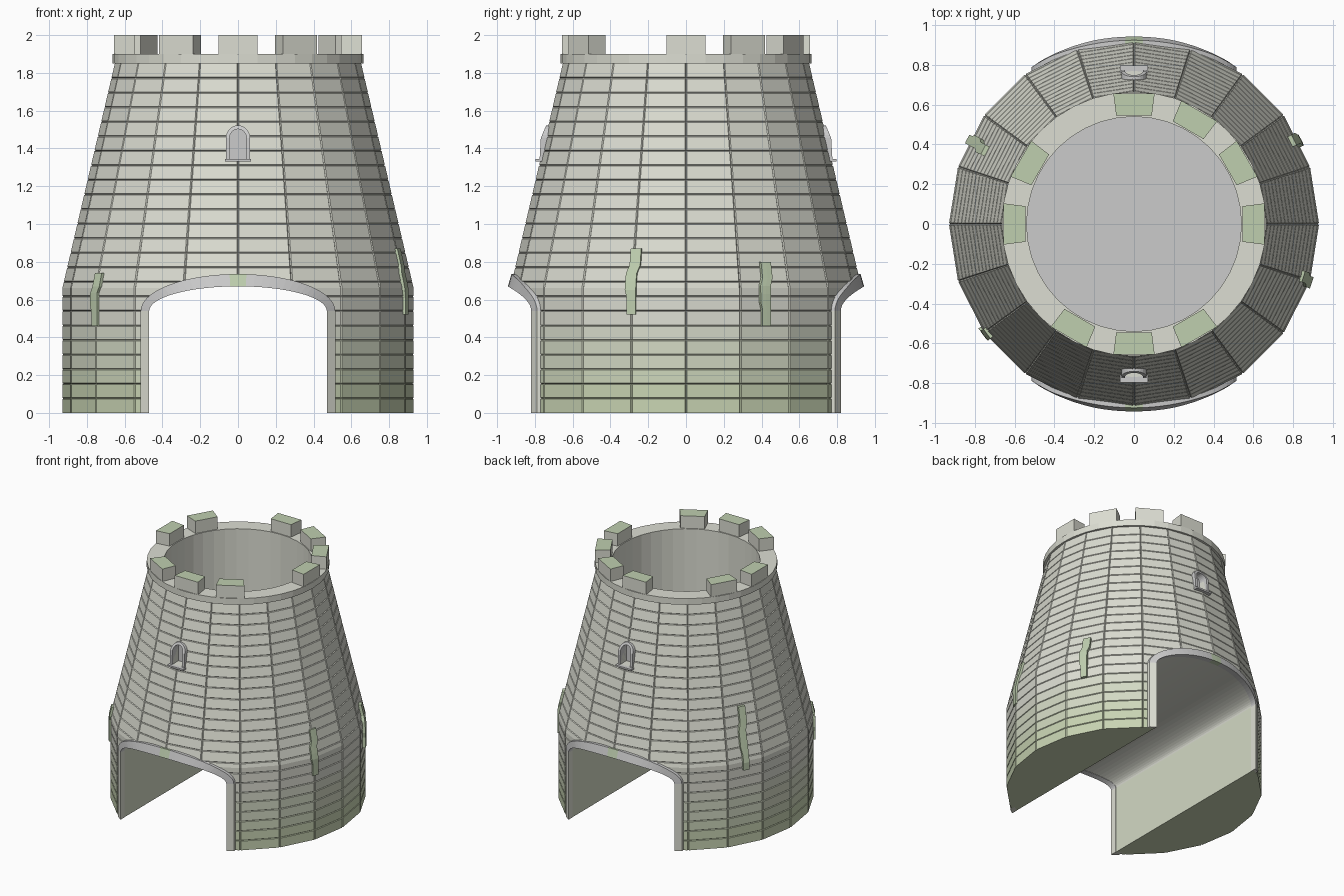
import bpy, bmesh, math
from math import sin, cos, pi, radians

if "Cube" in bpy.data.objects:
    bpy.data.objects.remove(bpy.data.objects["Cube"])

def material(name, r, g, b):
    m = bpy.data.materials.new(name)
    m.diffuse_color = (r, g, b, 1)
    m.use_nodes = True
    m.node_tree.nodes["Principled BSDF"].inputs["Base Color"].default_value = m.diffuse_color
    return m

STONE = material("stone", .72, .73, .65)
MOSS = material("moss", .52, .62, .43)
GREY = material("plain_grey", .8, .8, .8)
TINTS = [material("mossy_stone_%d" % i, .72 - .035 * i, .73 - .018 * i, .65 - .05 * i) for i in (1, 2, 3, 4)]

def make(name, verts, faces, mats=()):
    me = bpy.data.meshes.new(name)
    me.from_pydata(verts, [], faces)
    bm = bmesh.new()
    bm.from_mesh(me)
    bmesh.ops.recalc_face_normals(bm, faces=bm.faces)
    bm.to_mesh(me)
    bm.free()
    ob = bpy.data.objects.new(name, me)
    bpy.context.collection.objects.link(ob)
    for m in mats:
        me.materials.append(m)
    return ob

def rings(name, rows, closed=True, loop=False, mats=()):
    """Skin a list of equal-length vertex rows; cap the ends unless looped."""
    n = len(rows[0])
    v = [p for row in rows for p in row]
    f = []
    for i in range(len(rows) if loop else len(rows) - 1):
        j = (i + 1) % len(rows)
        for k in range(n if closed else n - 1):
            l = (k + 1) % n
            f.append((i * n + k, i * n + l, j * n + l, j * n + k))
    if not loop:
        f += [tuple(range(n)), tuple(range((len(rows) - 1) * n, len(rows) * n))]
    return make(name, v, f, mats)

def circle(r, z, n=40):
    return [(r * cos(2 * pi * k / n), r * sin(2 * pi * k / n), z) for k in range(n)]

KINK, TOP = .66, 1.85
def radius(z):
    return .93 if z < KINK else .93 - (z - KINK) * .278 / (TOP - KINK)

# Tower wall: 20 sides, V grooves at the corners and between 24 courses
profile = [(radius(0), 0), (radius(KINK), KINK), (radius(TOP), TOP)]
for i in range(1, 24):
    z = TOP * i / 24
    profile += [(radius(z - .004), z - .004), (radius(z) - .005, z), (radius(z + .004), z + .004)]
profile.sort(key=lambda p: p[1])

def wall_row(r, z):
    row = []
    for k in range(20):
        for off, cut in ((-.35, 0), (0, .006), (.35, 0)):
            a = radians(18 * k + off)
            row.append(((r - cut) * cos(a), (r - cut) * sin(a), z))
    return row

wall = rings("tower_wall", [wall_row(r, z) for r, z in profile])

# Gateway outline: straight jambs with a flat elliptical arch
SPRING = .54
def gate(a, b, jambs=7, n=36):
    pts = [(-a, SPRING * i / jambs) for i in range(jambs)]
    pts += [(-a * cos(pi * i / n), SPRING + b * sin(pi * i / n)) for i in range(n + 1)]
    return pts + [(a, SPRING * i / jambs) for i in reversed(range(jambs))]

# Window outline: sill, sides and round head
def window(w, z0, spring, n=12):
    return [(-w, z0)] + [(-w * cos(pi * i / n), spring + w * 1.05 * sin(pi * i / n)) for i in range(n + 1)] + [(w, z0)]

# Cutters for the tunnel, the hollow top and the window niches
tunnel = [(x, z if z > .001 else -.1) for x, z in gate(.472, .132, jambs=1)]
cutters = [rings("tunnel_cutter", [[(x, y, z) for x, z in tunnel] for y in (-1.2, 1.2)]),
           rings("hollow_cutter", [circle(.54, 1.2), circle(.54, 2.2)])]
niche = window(.045, 1.343, 1.455)
for s in (-1, 1):
    cutters.append(rings("niche_cutter", [[(x, s * y, z) for x, z in niche] for y in (.69, 1.0)]))
for c in cutters:
    c.hide_render = True
    m = wall.modifiers.new("cut", 'BOOLEAN')
    m.operation, m.object, m.solver = 'DIFFERENCE', c, 'EXACT'
dg = bpy.context.evaluated_depsgraph_get()
cut_mesh = bpy.data.meshes.new_from_object(wall.evaluated_get(dg))
wall.modifiers.clear()
wall.data = cut_mesh
for c in cutters:
    bpy.data.objects.remove(c)

# Moss tint rises from the ground; the floor and niche backs stay grey
cut_mesh.materials.clear()
for m in [STONE, GREY] + TINTS:
    cut_mesh.materials.append(m)
for p in cut_mesh.polygons:
    c = p.center
    p.material_index = 0
    if c.z < .5:
        p.material_index = 5 - min(3, int(c.z / .13))
    elif abs(c.z - 1.2) < .01 and math.hypot(c.x, c.y) < .3:
        p.material_index = 1
    elif 1.34 < c.z < 1.51 and abs(c.x) < .05 and .68 < abs(c.y) < .73:
        p.material_index = 1

# Rim ring
rings("rim", [circle(.54, TOP), circle(.665, TOP), circle(.665, 1.9), circle(.54, 1.9)],
      loop=True, mats=[STONE])

# Merlons with mossy tops, some missing
def merlon(deg):
    rows = []
    for z in (1.9, 2.0):
        rows.append([(r * cos(radians(deg + d)), r * sin(radians(deg + d)), z)
                     for r, d in ((.552, -9.3), (.665, -9), (.665, 9), (.552, 9.3))])
    ob = rings("merlon", rows, mats=[STONE, MOSS])
    for p in ob.data.polygons:
        p.material_index = int(p.normal.z > .5)

for deg in (0, 30, 60, 90, 150, 180, 240, 270, 300):
    merlon(deg)

# Stone surround of each gateway, wrapped onto the wall
inner, outer = gate(.47, .13), gate(.515, .195)
for s in (-1, 1):
    rows = []
    for (xi, zi), (xo, zo) in zip(inner, outer):
        def at(x, z, d):
            return (x, s * math.sqrt((radius(z) + d) ** 2 - x * x), z)
        rows.append([at(xi, zi, -.03), at(xi, zi, .015), at(xo, zo, .012), at(xo, zo, -.03)])
    ob = rings("gate_surround", rows, mats=[GREY, STONE, MOSS])
    for p in ob.data.polygons:
        if p.center.z < SPRING:
            p.material_index = 1
        elif abs(p.center.x) < .05:
            p.material_index = 2

# Window frames with sills
def lean(z):
    return .775 if z < 1.44 else .775 - (z - 1.44) * .42
for s in (-1, 1):
    rows = []
    for (xi, zi), (xo, zo) in zip(window(.045, 1.343, 1.455), window(.064, 1.343, 1.455)):
        rows.append([(xi, s * .70, zi), (xi, s * lean(zi), zi), (xo, s * lean(zo), zo), (xo, s * .70, zo)])
    rings("window_frame", rows, mats=[GREY])
    rings("window_sill", [[(x, s * y, z) for x, y in ((-.07, .70), (.07, .70), (.07, .797), (-.07, .797))]
                          for z in (1.33, 1.343)], mats=[GREY])

# Moss strips hanging on the wall, slightly skewed
def moss_strip(deg, z0, z1, w=.03):
    rows = []
    n = 8
    for i in range(n + 1):
        z = z0 + (z1 - z0) * i / n
        shift = math.degrees(.012 * (1 if i > 5 else -.4 if i > 2 else 0) / .93)
        half = math.degrees((w if i > 2 else w * .8) / .93)
        row = []
        for d in (-half, 0, half):
            row.append((deg + shift + d, .012))
        for d in (half, 0, -half):
            row.append((deg + shift + d, -.03))
        rows.append([((radius(z) + e) * cos(radians(a)), (radius(z) + e) * sin(radians(a)), z) for a, e in row])
    rings("moss_strip", rows, mats=[MOSS])

for deg, z0, z1 in ((-18, .52, .87), (27, .46, .80), (153, .60, 1.07), (216, .46, .74)):
    moss_strip(deg, z0, z1)
